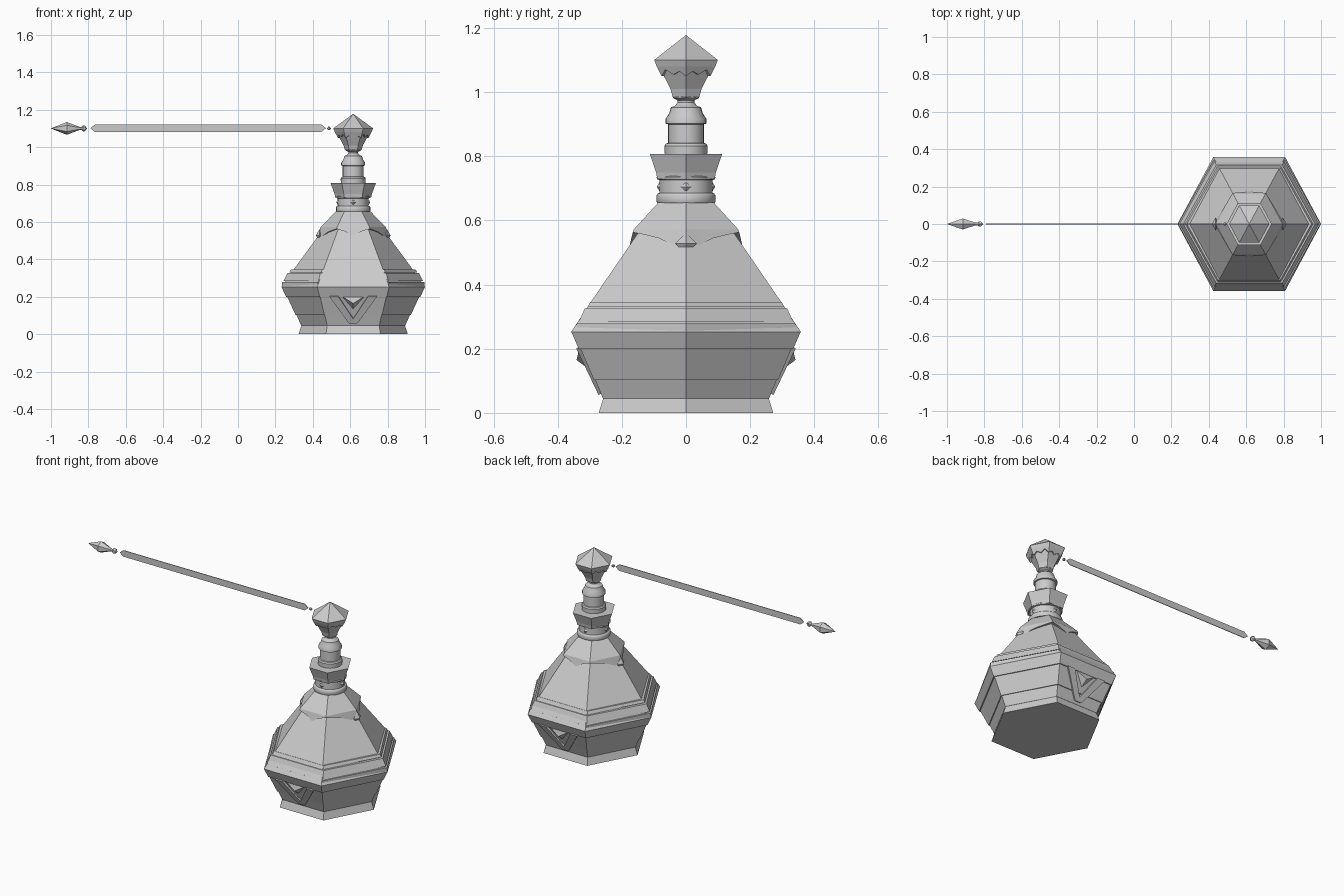
import bpy, bmesh, math
from mathutils import Vector

if "Cube" in bpy.data.objects:
    bpy.data.objects.remove(bpy.data.objects["Cube"], do_unlink=True)

CX = 0.616      # bottle axis
YS = 1.076      # hexagons are slightly stretched in depth
ROD_Z = 1.10    # height of the floating dipper

grey = bpy.data.materials.new("plain_grey")
grey.use_nodes = True
grey.diffuse_color = (0.6, 0.6, 0.6, 1)
grey.node_tree.nodes["Principled BSDF"].inputs["Base Color"].default_value = (0.6, 0.6, 0.6, 1)


def finish(name, bm, smooth=False):
    bmesh.ops.remove_doubles(bm, verts=bm.verts, dist=1e-5)
    bmesh.ops.recalc_face_normals(bm, faces=bm.faces)
    me = bpy.data.meshes.new(name)
    bm.to_mesh(me)
    bm.free()
    me.materials.append(grey)
    ob = bpy.data.objects.new(name, me)
    bpy.context.collection.objects.link(ob)
    if smooth:
        bpy.ops.object.select_all(action='DESELECT')
        ob.select_set(True)
        bpy.context.view_layer.objects.active = ob
        bpy.ops.object.shade_smooth_by_angle(angle=math.radians(35))
    return ob


def bridge(bm, rings, close=True):
    """Skin a list of equal-length point rings and cap both ends."""
    vs = [[bm.verts.new(p) for p in ring] for ring in rings]
    n = len(vs[0])
    for a, b in zip(vs, vs[1:]):
        for i in range(n):
            j = (i + 1) % n
            bm.faces.new((a[i], a[j], b[j], b[i]))
    if close:
        bm.faces.new(vs[0])
        bm.faces.new(vs[-1])


def turned(name, profile, sides=6, ys=YS, smooth=False):
    """Upright part turned around the bottle axis; profile is (radius, z)."""
    bm = bmesh.new()
    bridge(bm, [[(CX + r * math.cos(math.tau * i / sides),
                  ys * r * math.sin(math.tau * i / sides), z) for i in range(sides)]
                for r, z in profile])
    return finish(name, bm, smooth)


def spindle(name, profile, sides=6, sy=1.0):
    """Part turned around the horizontal dipper axis; profile is (radius, x)."""
    bm = bmesh.new()
    bridge(bm, [[(x, sy * r * math.sin(math.tau * i / sides),
                  ROD_Z + r * math.cos(math.tau * i / sides)) for i in range(sides)]
                for r, x in profile])
    return finish(name, bm)


# Unit hexagon sampled four times per side, for the scalloped layers
corners = [Vector((math.cos(math.tau * i / 6), YS * math.sin(math.tau * i / 6))) for i in range(6)]
HEX24 = [corners[i].lerp(corners[(i + 1) % 6], k / 4) for i in range(6) for k in range(4)]


def scalloped(name, top, mid, edge, hem, inner):
    """Hexagonal shell with a zigzag hem; hem is one quarter of the lower edge."""
    full = hem + hem[-2::-1]            # quarter mirrored to a half turn
    full = full[:-1] + full[:-1]        # half repeated to a full turn
    bm = bmesh.new()
    ring = lambda r, z: [(CX + r * p.x, r * p.y, z) for p in HEX24]
    low = [(CX + edge(z) * p.x, edge(z) * p.y, z) for p, z in zip(HEX24, full)]
    under = [(CX + inner(z) * p.x, inner(z) * p.y, z) for p, z in zip(HEX24, full)]
    bridge(bm, [ring(*top), ring(*mid), low, under], close=False)
    return finish(name, bm)


def gem(name, x, y, z, rx, ry, rz):
    """Octahedral stud."""
    bm = bmesh.new()
    tips = [bm.verts.new((x, y, z + s * rz)) for s in (1, -1)]
    belt = [bm.verts.new((x + rx * a, y + ry * b, z)) for a, b in ((1, 0), (0, 1), (-1, 0), (0, -1))]
    for t in tips:
        for i in range(4):
            bm.faces.new((t, belt[i], belt[(i + 1) % 4]))
    return finish(name, bm)


# Foot and lower body
turned("foot", [(0.292, 0), (0.276, 0.048)])
turned("lower_body", [(0.278, 0.045), (0.303, 0.102), (0.308, 0.102),
                      (0.353, 0.2), (0.359, 0.2), (0.384, 0.253), (0.319, 0.345)])

# Sloping shoulder
turned("shoulder_cone", [(0.319, 0.345), (0.0915, 0.655)])

# Stepped mouldings, proud on the four side faces only
turned("lower_moulding", [(0.382, 0.255), (0.381, 0.278), (0.36, 0.278)], ys=1.035)
turned("middle_moulding", [(0.36, 0.284), (0.373, 0.284), (0.352, 0.326), (0.32, 0.326)], ys=1.035)
turned("upper_moulding", [(0.32, 0.331), (0.342, 0.331), (0.333, 0.346), (0.3, 0.346)], ys=1.035)

# Scalloped cape over the shoulder, dipping at the sides and at front and back
body_r = lambda z: 0.319 - (z - 0.345) * 0.734
scalloped("shoulder_cape", (0.0925, 0.656), (0.175, 0.572),
          lambda z: 0.176 + (0.572 - z) * 0.25,
          [0.505, 0.525, 0.545, 0.555, 0.563, 0.55, 0.525],
          lambda z: min(body_r(z), 0.175 + (0.572 - z) * 0.25) - 0.004)
for side, s in (("left", 1), ("right", -1)):
    gem(f"cape_gem_{side}", CX + s * 0.18, 0, 0.528, 0.02, 0.034, 0.034)

# Neck: turned rings, studs and flared hexagonal collar
turned("neck", [(0.09, 0.655), (0.092, 0.66), (0.092, 0.678), (0.088, 0.684), (0.083, 0.686),
                (0.083, 0.726), (0.09, 0.728), (0.092, 0.735), (0.085, 0.74)],
       sides=24, ys=1, smooth=True)
for i, (dx, dy) in enumerate(((1, 0), (0, 1), (-1, 0), (0, -1))):
    gem(f"neck_stud_{i + 1}", CX + dx * 0.081, dy * 0.081, 0.705,
        0.01 if dx else 0.018, 0.01 if dy else 0.018, 0.017)
turned("flared_collar", [(0.096, 0.73), (0.1, 0.75), (0.121, 0.807)])
turned("upper_neck", [(0.066, 0.8), (0.067, 0.833), (0.062, 0.84), (0.056, 0.842), (0.056, 0.9),
                      (0.064, 0.902), (0.064, 0.916), (0.052, 0.935), (0.047, 0.953), (0.035, 0.957),
                      (0.026, 0.968), (0.026, 0.974), (0.04, 0.982), (0.04, 0.99)],
       sides=24, ys=1, smooth=True)

# Faceted stopper with its scalloped sleeve
turned("stopper", [(0.038, 0.98), (0.045, 0.986), (0.052, 1.01), (0.1, 1.098),
                   (0.107, 1.1), (0.0005, 1.178)])
scalloped("stopper_sleeve", (0.106, 1.1), (0.098, 1.08),
          lambda z: 0.082 + (z - 1.05) * 0.53,
          [1.05, 1.065, 1.055, 1.07, 1.05, 1.062, 1.05],
          lambda z: 0.052 + (z - 1.01) * 0.545 - 0.003)

# V emblem and raised gem on the front and back lower panels
panel_y = lambda z: 0.259 + (z - 0.048) * 0.478
OUT = Vector((0, 0.902, -0.431))


def on_panel(x, z, lift):
    return Vector((CX + x, panel_y(z), z)) + OUT * lift


def back_and_front(name, build):
    for label, s in (("back", 1), ("front", -1)):
        bm = bmesh.new()
        build(bm)
        for v in bm.verts:
            v.co.y *= s
        finish(f"{label}_{name}", bm)


def v_emblem(bm):
    for s in (1, -1):
        arm = [(0.128, 0.205), (0.08, 0.205), (0.0, 0.085), (0.0, 0.06), (0.022, 0.06)]
        bridge(bm, [[on_panel(s * x, z, h) for x, z in arm] for h in (-0.006, 0.009)])


def panel_gem(bm):
    rim = [(-0.06, 0.202), (0.06, 0.202), (0, 0.135)]
    base = [bm.verts.new(on_panel(x, z, 0.0)) for x, z in rim]
    tip = bm.verts.new(on_panel(0, 0.175, 0.024))
    bm.faces.new(base)
    for i in range(3):
        bm.faces.new((base[i], base[(i + 1) % 3], tip))


back_and_front("v_emblem", v_emblem)
back_and_front("panel_gem", panel_gem)

# Floating dipper: thin blade, bead and spindle-shaped finial
bm = bmesh.new()
outline = [(-0.79, 0), (-0.765, -0.019), (0.447, -0.019), (0.47, 0), (0.447, 0.019), (-0.765, 0.019)]
bridge(bm, [[(x, y, ROD_Z + 0.001 + z) for x, z in outline] for y in (-0.002, 0.002)])
finish("dipper_blade", bm)
spindle("dipper_bead", [(0.001, 0.476), (0.009, 0.482), (0.009, 0.49), (0.001, 0.497)])
spindle("dipper_finial", [(0.0005, -1.0), (0.034, -0.915), (0.012, -0.857), (0.008, -0.843),
                          (0.009, -0.836), (0.017, -0.828), (0.014, -0.818), (0.001, -0.807)])
